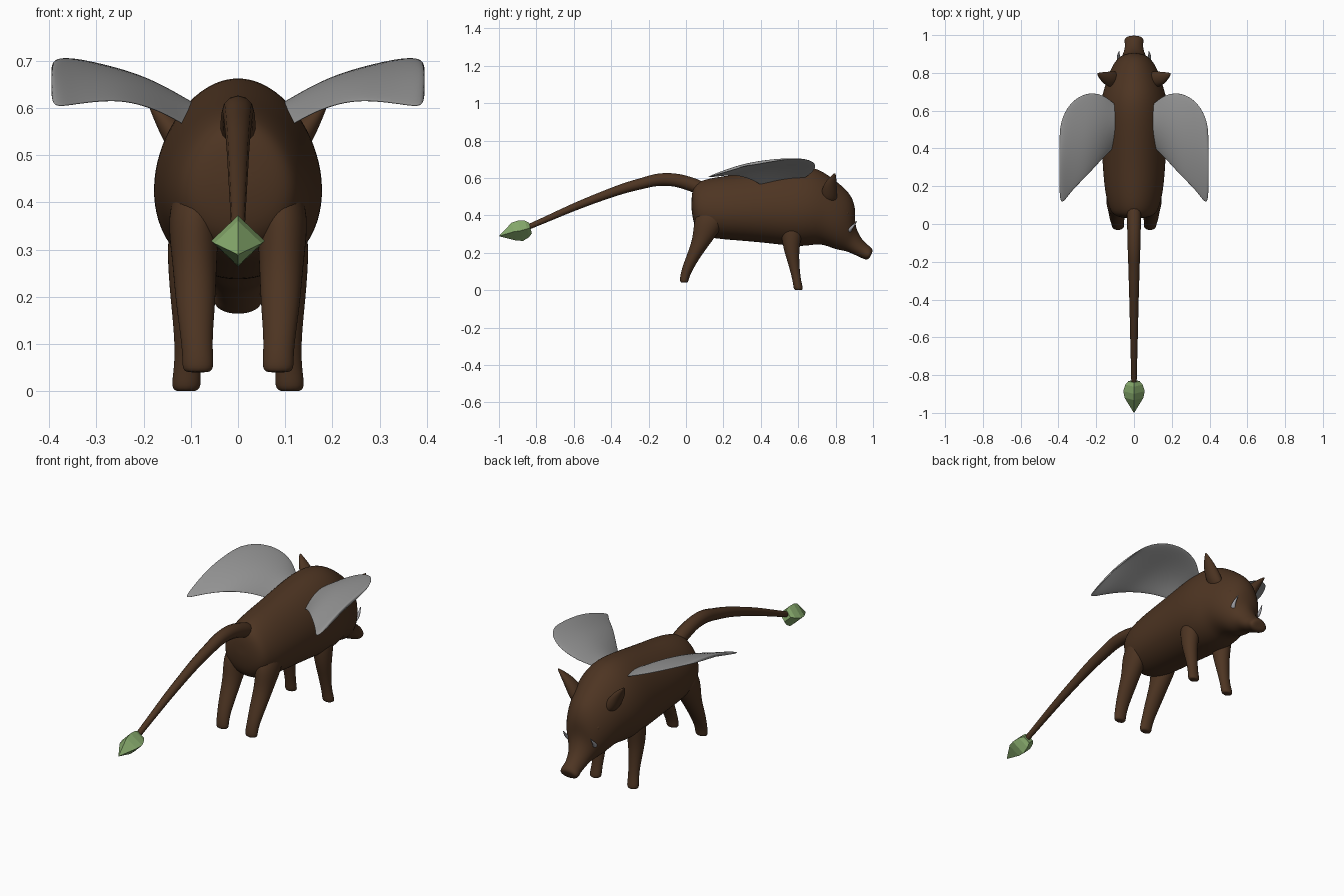
import bpy, bmesh
from math import sin, cos, pi
from mathutils import Vector

cube = bpy.data.objects.get("Cube")
if cube:
    bpy.data.objects.remove(cube)


def material(name, rgb):
    m = bpy.data.materials.new(name)
    m.use_nodes = True
    m.diffuse_color = (*rgb, 1)
    m.node_tree.nodes["Principled BSDF"].inputs["Base Color"].default_value = (*rgb, 1)
    return m


BROWN = material("brown_hide", (0.075, 0.035, 0.016))
GREY = material("wing_grey", (0.30, 0.30, 0.30))
IVORY = material("tusk_grey", (0.38, 0.38, 0.41))
GREEN = material("tail_green", (0.24, 0.40, 0.15))


def loft(name, rings, mat, mirror=False, subdiv=2, smooth=True):
    """Skin a list of equal-length point rings and close both ends."""
    bm = bmesh.new()
    rows = [[bm.verts.new(p) for p in ring] for ring in rings]
    n = len(rows[0])
    for a, b in zip(rows, rows[1:]):
        for i in range(n):
            j = (i + 1) % n
            bm.faces.new((a[i], a[j], b[j], b[i]))
    for row in (rows[0], rows[-1]):
        centre = bm.verts.new(sum((v.co for v in row), Vector()) / n)
        for i in range(n):
            bm.faces.new((row[i], row[(i + 1) % n], centre))
    bmesh.ops.recalc_face_normals(bm, faces=bm.faces)
    for f in bm.faces:
        f.smooth = smooth
    mesh = bpy.data.meshes.new(name)
    bm.to_mesh(mesh)
    bm.free()
    mesh.materials.append(mat)
    obj = bpy.data.objects.new(name, mesh)
    bpy.context.collection.objects.link(obj)
    if mirror:
        mod = obj.modifiers.new("Mirror", 'MIRROR')
        mod.use_mirror_merge = False
    if subdiv:
        mod = obj.modifiers.new("Subdivision", 'SUBSURF')
        mod.levels = mod.render_levels = subdiv
    return obj


def angles(n):
    return [2 * pi * i / n for i in range(n)]


def column(path, n=10):
    """Horizontal elliptical rings: x, y, z, x radius, y radius."""
    return [[(x + rx * cos(a), y + ry * sin(a), z) for a in angles(n)]
            for x, y, z, rx, ry in path]


# Body, head and snout: tilted egg rings given by top (y, z), bottom (y, z), half width
body = [
    (.03, .50, .03, .42, .04),
    (.038, .56, .045, .33, .105),
    (.075, .588, .09, .285, .13),
    (.16, .608, .18, .27, .152),
    (.30, .625, .32, .26, .163),
    (.45, .65, .47, .245, .17),
    (.60, .672, .58, .23, .178),
    (.69, .66, .66, .235, .168),
    (.76, .62, .71, .245, .15),
    (.83, .565, .76, .232, .132),
    (.887, .51, .80, .216, .11),
    (.91, .43, .84, .21, .083),
    (.90, .355, .87, .203, .063),
    (.93, .285, .905, .187, .051),
    (.965, .247, .935, .174, .045),
    (.99, .23, .962, .16, .052),
    (1.0, .212, .98, .168, .042),
]


def egg(yt, zt, yb, zb, w):
    ring = []
    for a in angles(18):
        t = (1 + sin(a)) / 2
        ring.append((w * cos(a) * (1.03 - 0.13 * sin(a)),
                     yb + (yt - yb) * t, zb + (zt - zb) * t))
    return ring


loft("body", [egg(*r) for r in body], BROWN)

# Legs
loft("hind_legs", column([
    (.08, .15, .44, .05, .08), (.095, .13, .37, .06, .095), (.092, .095, .28, .05, .06),
    (.09, .045, .19, .045, .042), (.088, .01, .12, .036, .033),
    (.085, -.008, .07, .034, .026), (.085, -.01, .04, .036, .024)]), BROWN, True)
loft("front_legs", column([
    (.10, .57, .36, .055, .07), (.105, .56, .24, .045, .048), (.105, .573, .16, .036, .034),
    (.105, .585, .09, .03, .026), (.108, .595, .04, .03, .024),
    (.11, .602, .0, .035, .028)]), BROWN, True)

# Ears
loft("ears", column([
    (.09, .765, .47, .04, .05), (.125, .765, .54, .042, .046),
    (.16, .778, .588, .026, .03), (.192, .795, .625, .005, .005)], 8), BROWN, True)

# Eyes
loft("eyes", column([(.083, .857, .41 + .014 * sin(t), .015 * cos(t), .015 * cos(t))
                     for t in (-1.3, -.7, 0, .7, 1.3)], 8), BROWN, True, 1)

# Tusks curving up out of the jaw
loft("tusks", column([
    (.05, .855, .295, .014, .016), (.075, .865, .31, .013, .016),
    (.085, .885, .335, .01, .012), (.078, .915, .37, .002, .002)], 8), IVORY, True)

# Wings: span stations of x, trailing (y, z), leading (y, z), half thickness
wing = [
    (.05, .44, .53, .60, .575, .012),
    (.10, .41, .555, .635, .60, .013),
    (.15, .36, .585, .68, .63, .013),
    (.20, .305, .605, .697, .655, .013),
    (.25, .25, .615, .697, .675, .012),
    (.30, .20, .612, .675, .692, .011),
    (.345, .15, .606, .635, .703, .010),
    (.38, .10, .60, .57, .705, .009),
    (.395, .13, .608, .50, .695, .006),
]


def wing_section(x, y0, z0, y1, z1, thick):
    ring = []
    for a in angles(16):
        t = (1 + cos(a)) / 2
        ring.append((x, y0 + (y1 - y0) * t,
                     z0 + (z1 - z0) * t + .02 * sin(pi * t) + thick * sin(a)))
    return ring


loft("wings", [wing_section(*s) for s in wing], GREY, True)

# Tail: tapered tube along a smooth curve of y, z, radius
curve = bpy.data.curves.new("tail", 'CURVE')
curve.dimensions = '3D'
curve.bevel_depth = 1
curve.bevel_resolution = 4
curve.use_fill_caps = True
spline = curve.splines.new('BEZIER')
tail = [(.12, .52, .038), (.03, .565, .037), (-.11, .592, .034), (-.25, .567, .029),
        (-.47, .495, .023), (-.85, .335, .014)]
spline.bezier_points.add(len(tail) - 1)
for p, (y, z, r) in zip(spline.bezier_points, tail):
    p.co = (0, y, z)
    p.radius = r
    p.handle_left_type = p.handle_right_type = 'AUTO'
spline.use_smooth = True
curve.materials.append(BROWN)
bpy.context.collection.objects.link(bpy.data.objects.new("tail", curve))

# Four-sided spade on the tail end: y, centre z, half size
spade = [(-.832, .333, .03), (-.85, .328, .046), (-.885, .318, .057),
         (-.92, .313, .05), (-.998, .29, .002)]
loft("tail_spade", [[(s * cos(a), y - .25 * s * sin(a), z + s * sin(a) * .95) for a in angles(4)]
                    for y, z, s in spade], GREEN, False, 0, False)
